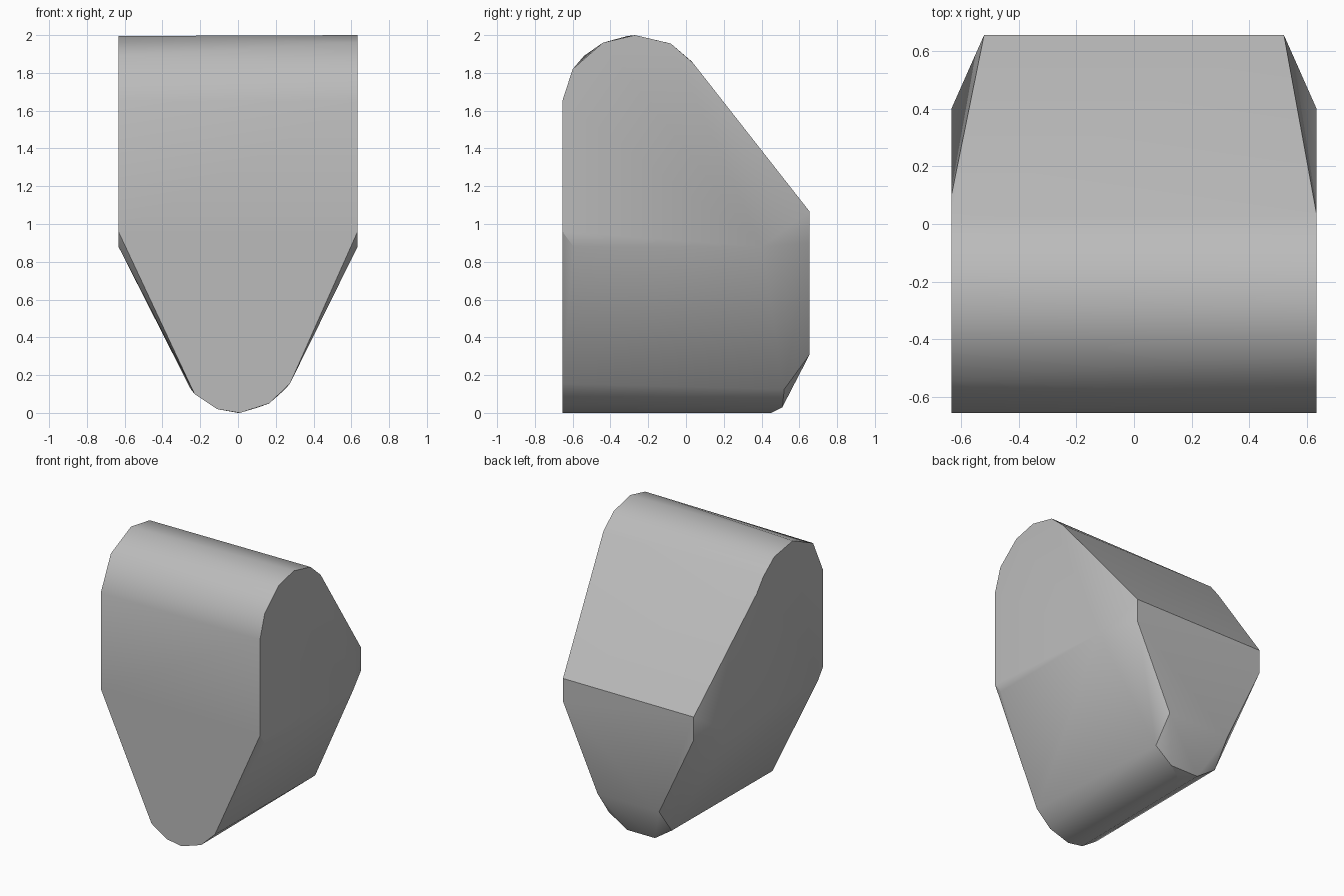
import bpy
import bmesh
import math

default = bpy.data.objects.get("Cube")
if default:
    bpy.data.objects.remove(default, do_unlink=True)

W, F, B = 0.633, -0.655, 0.655  # half width, front and back planes

# Rounded top: each side has its own arc (y, z)
right_arc = [(-0.60, 1.82), (-0.44, 1.96), (-0.27, 2.0), (-0.08, 1.955), (0.035, 1.855)]
left_arc = [(-0.54, 1.89), (-0.31, 1.995), (-0.10, 1.96), (0.025, 1.865), (0.10, 1.77)]
points = [(W, y, z) for y, z in right_arc] + [(-W, y, z) for y, z in left_arc]

# Rounded lower tip of the front face (x, z)
front_tip = [(-0.23, 0.10), (-0.11, 0.02), (0.01, 0.0), (0.165, 0.05), (0.275, 0.155)]
points += [(x, F, z) for x, z in front_tip]

# Mirrored corners of front, flanks, back and underside
for s in (-1, 1):
    points += [
        (s * W, F, 1.65), (s * W, F, 0.96),
        (s * W, -0.595, 0.88), (s * W, 0.40, 0.88),
        (s * 0.52, B, 1.065), (s * 0.52, B, 0.90), (s * 0.245, B, 0.31),
        (s * 0.25, 0.52, 0.125), (s * 0.11, 0.51, 0.03),
    ]
points.append((0, 0.45, 0.0))

# Wrap the corners in one convex shell
bm = bmesh.new()
for p in points:
    bm.verts.new(p)
hull = bmesh.ops.convex_hull(bm, input=bm.verts[:])
loose = [v for v in bm.verts if not v.link_faces]
bmesh.ops.delete(bm, geom=loose, context='VERTS')
bmesh.ops.dissolve_limit(bm, angle_limit=math.radians(1), verts=bm.verts[:], edges=bm.edges[:])
bmesh.ops.recalc_face_normals(bm, faces=bm.faces[:])

mesh = bpy.data.meshes.new("wedge_block")
bm.to_mesh(mesh)
bm.free()
block = bpy.data.objects.new("wedge_block", mesh)
bpy.context.collection.objects.link(block)

# Plain grey
grey = bpy.data.materials.new("plain_grey")
grey.use_nodes = True
color = (0.5, 0.5, 0.5, 1)
grey.diffuse_color = color
grey.node_tree.nodes["Principled BSDF"].inputs["Base Color"].default_value = color
mesh.materials.append(grey)

bpy.ops.object.select_all(action='DESELECT')
block.select_set(True)
bpy.context.view_layer.objects.active = block
bpy.ops.object.shade_smooth_by_angle(angle=math.radians(30))
